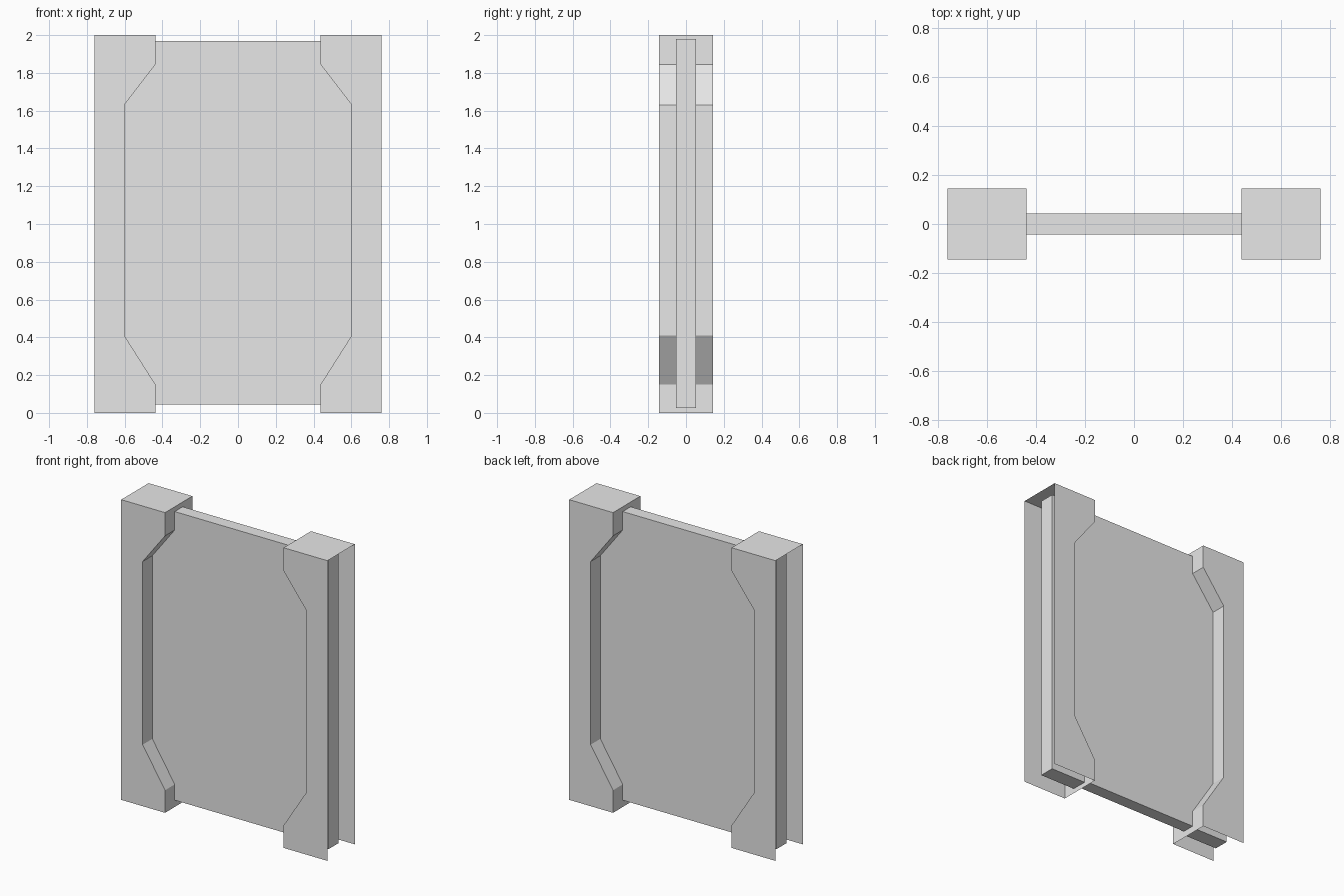
import bpy
import bmesh

cube = bpy.data.objects.get("Cube")
if cube:
    bpy.data.objects.remove(cube, do_unlink=True)

grey = bpy.data.materials.new("light_grey")
grey.use_nodes = True
grey.diffuse_color = (0.8, 0.8, 0.8, 1)
grey.node_tree.nodes["Principled BSDF"].inputs["Base Color"].default_value = (0.8, 0.8, 0.8, 1)


def extrude_profile(name, points, depth, side=1, open_sides=()):
    """Extrude an (x, z) profile to both sides of y = 0, leaving some rim sides open."""
    bm = bmesh.new()
    front = [bm.verts.new((side * x, -depth, z)) for x, z in points]
    back = [bm.verts.new((side * x, depth, z)) for x, z in points]
    bm.faces.new(front)
    bm.faces.new(back[::-1])
    count = len(points)
    for i in range(count):
        if i not in open_sides:
            j = (i + 1) % count
            bm.faces.new((front[j], front[i], back[i], back[j]))
    if side < 0:
        bmesh.ops.reverse_faces(bm, faces=bm.faces[:])
    mesh = bpy.data.meshes.new(name)
    bm.to_mesh(mesh)
    bm.free()
    mesh.materials.append(grey)
    obj = bpy.data.objects.new(name, mesh)
    bpy.context.collection.objects.link(obj)
    return obj


def bracket_profile(inner, waist, outer, bottom, top):
    """Outline of a post whose inner edge is cut back between chamfers."""
    return [(outer, bottom), (outer, top), (inner, top), (inner, 1.845),
            (waist, 1.63), (waist, 0.41), (inner, 0.15), (inner, bottom)]


# Thin central panel
extrude_profile("panel", [(-0.69, 0.045), (0.69, 0.045), (0.69, 1.968), (-0.69, 1.968)], 0.042)

# Hollow side posts, open at the bottom and outside, with a thicker core inside
for label, side in (("left", 1), ("right", -1)):
    extrude_profile(label + "_post", bracket_profile(0.437, 0.602, 0.76, 0, 2),
                    0.144, side, open_sides=(0, 7))
    extrude_profile(label + "_post_core", bracket_profile(0.442, 0.607, 0.703, 0.027, 1.979),
                    0.052, side)
